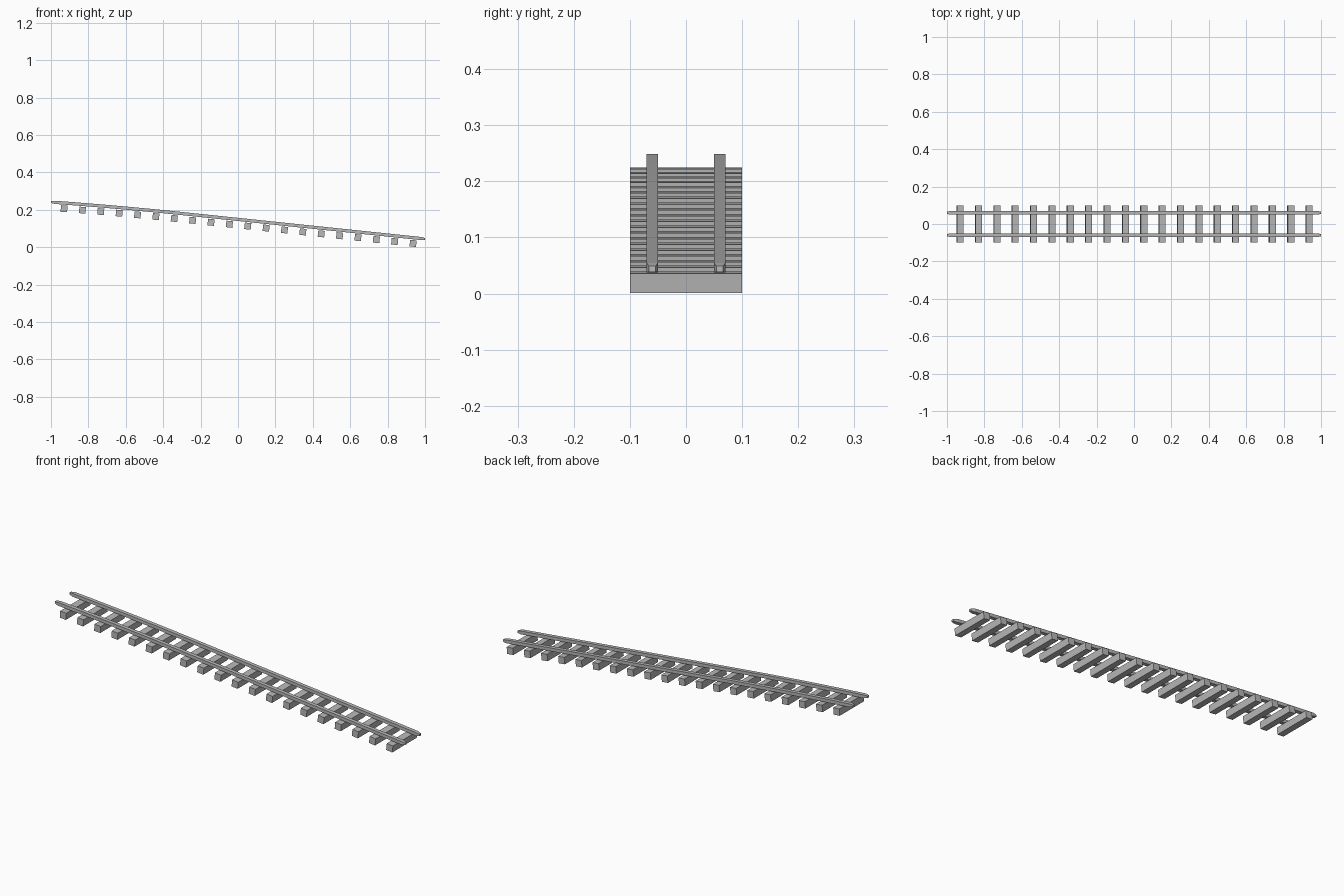
import bpy, math
from mathutils import Matrix, Vector

cube = bpy.data.objects.get("Cube")
if cube:
    bpy.data.objects.remove(cube, do_unlink=True)

steel = bpy.data.materials.new("track grey")
steel.use_nodes = True
colour = (0.48, 0.48, 0.48, 1)
steel.diffuse_color = colour
steel.node_tree.nodes["Principled BSDF"].inputs["Base Color"].default_value = colour


def height(x):
    """Rail centre line: a steady descent with a gentle crest at the high end."""
    crest = max(0.0, -0.3 - x)
    return 0.1485 - 0.1045 * x - 0.024 * crest ** 2


def slope(x):
    return (height(x + 0.01) - height(x - 0.01)) / 0.02


def make(name, verts, faces):
    mesh = bpy.data.meshes.new(name)
    mesh.from_pydata(verts, [], faces)
    mesh.materials.append(steel)
    obj = bpy.data.objects.new(name, mesh)
    bpy.context.collection.objects.link(obj)
    return obj


# Rails: rectangular section swept along the slope, with tapered tips
def rail(name, y):
    stations = [(-1, 0.6), (-0.98, 1)]
    stations += [(-0.9 + 0.1 * i, 1) for i in range(19)]
    stations += [(0.98, 1), (1, 0.6)]
    verts, faces = [], []
    for x, s in stations:
        z = height(x)
        for dy, dz in ((-1, -1), (1, -1), (1, 1), (-1, 1)):
            verts.append((x, y + 0.01 * s * dy, z + 0.0085 * s * dz))
    for i in range(len(stations) - 1):
        a = 4 * i
        for k in range(4):
            n = (k + 1) % 4
            faces.append((a + k, a + 4 + k, a + 4 + n, a + n))
    end = len(verts) - 4
    faces += [(0, 1, 2, 3), (end + 3, end + 2, end + 1, end)]
    obj = make(name, verts, faces)
    return obj


rail("right_rail", -0.06)
rail("left_rail", 0.06)

# Sleepers: square beams hanging under the rails, tilted with the slope
SLEEPERS = 20
for i in range(SLEEPERS):
    x = -0.93 + 1.866 * i / (SLEEPERS - 1)
    tilt = Matrix.Rotation(-math.atan(slope(x)), 3, 'Y')
    centre = Vector((x, 0, height(x) - 0.0305))
    verts = [centre + tilt @ Vector((sx * 0.0175, sy * 0.1, sz * 0.0175))
             for sx in (-1, 1) for sy in (-1, 1) for sz in (-1, 1)]
    faces = [(0, 1, 3, 2), (4, 6, 7, 5), (0, 4, 5, 1),
             (2, 3, 7, 6), (0, 2, 6, 4), (1, 5, 7, 3)]
    make(f"sleeper_{i + 1}", verts, faces)
